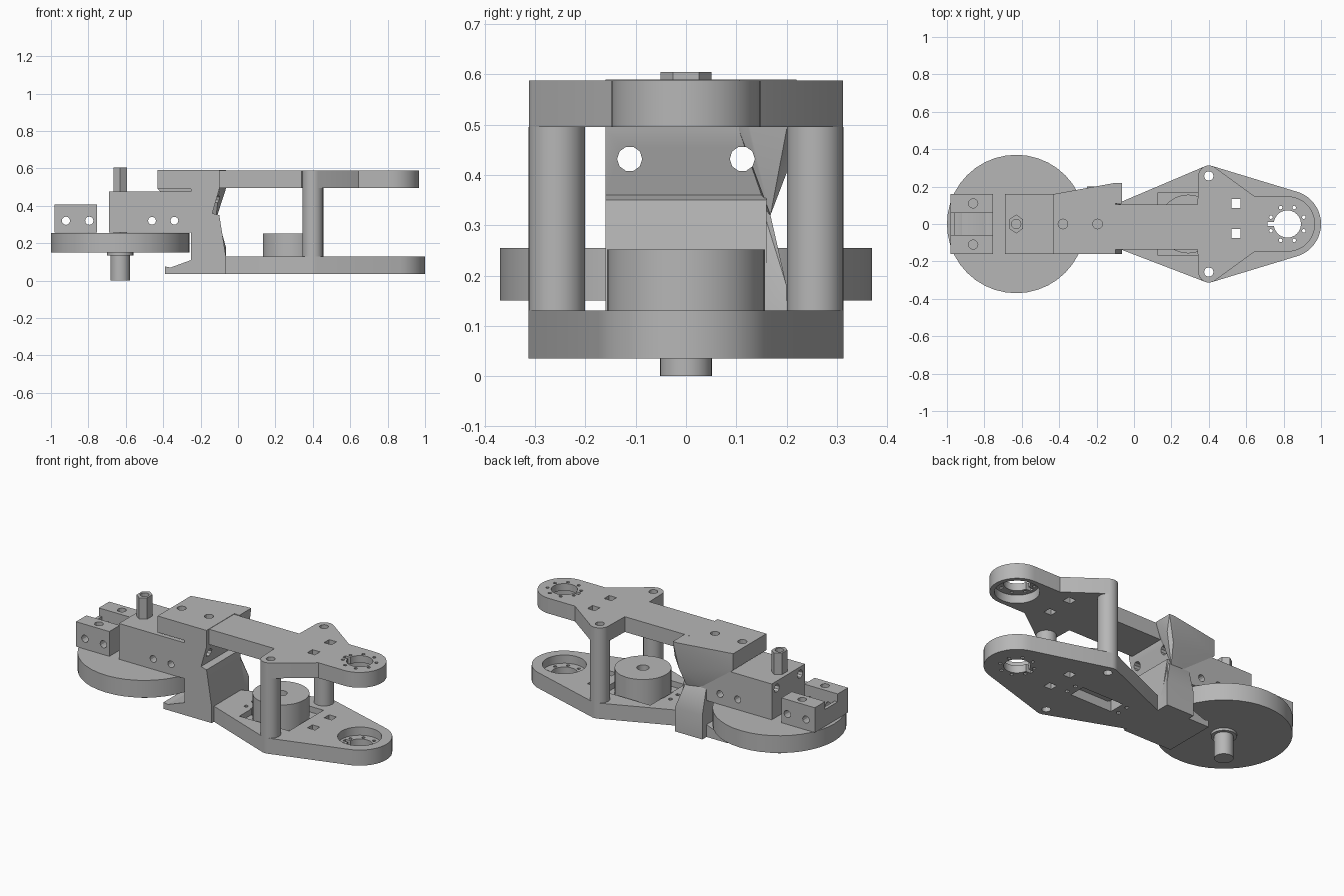
import bpy, bmesh
from math import cos, sin, pi, radians
from mathutils import Vector
from mathutils.geometry import convex_hull_2d

old = bpy.data.objects.get("Cube")
if old:
    bpy.data.objects.remove(old, do_unlink=True)

grey = bpy.data.materials.new("plain grey")
grey.use_nodes = True
COLOUR = (0.47, 0.47, 0.47, 1)
grey.diffuse_color = COLOUR
grey.node_tree.nodes["Principled BSDF"].inputs["Base Color"].default_value = COLOUR


def finish(bm, name):
    bmesh.ops.recalc_face_normals(bm, faces=bm.faces)
    mesh = bpy.data.meshes.new(name)
    bm.to_mesh(mesh)
    bm.free()
    mesh.materials.append(grey)
    ob = bpy.data.objects.new(name, mesh)
    bpy.context.collection.objects.link(ob)
    return ob


def prism(name, outline, low, high, axis="z"):
    """Extrude a 2D outline along z (x,y outline), y (x,z) or x (y,z)."""
    place = {"z": lambda a, b, h: (a, b, h),
             "y": lambda a, b, h: (a, h, b),
             "x": lambda a, b, h: (h, a, b)}[axis]
    bm = bmesh.new()
    face = bm.faces.new([bm.verts.new(place(a, b, low)) for a, b in outline])
    side = bmesh.ops.extrude_face_region(bm, geom=[face])["geom"]
    moved = [v for v in side if isinstance(v, bmesh.types.BMVert)]
    bmesh.ops.translate(bm, verts=moved, vec=Vector(place(0, 0, high - low)))
    return finish(bm, name)


def hull(name, points):
    bm = bmesh.new()
    for p in points:
        bm.verts.new(p)
    bmesh.ops.convex_hull(bm, input=bm.verts)
    return finish(bm, name)


def arc(a, b, r, start=0, end=360, steps=32):
    count = steps if end - start >= 360 else steps + 1
    angles = [radians(start + (end - start) * i / steps) for i in range(count)]
    return [(a + r * cos(t), b + r * sin(t)) for t in angles]


def rect(a0, a1, b0, b1):
    return [(a0, b0), (a1, b0), (a1, b1), (a0, b1)]


def cut(target, outline, low, high, axis="z"):
    cutter = prism("cutter", outline, low, high, axis)
    cutter.hide_render = True
    mod = target.modifiers.new("cut", "BOOLEAN")
    mod.operation = "DIFFERENCE"
    mod.solver = "EXACT"
    mod.object = cutter
    bpy.context.view_layer.objects.active = target
    bpy.ops.object.modifier_apply(modifier=mod.name)
    bpy.data.objects.remove(cutter, do_unlink=True)


END, BOSS_X, BOSS_Y = 0.82, 0.40, 0.257
parts = []

# Wheel, with its collar and axle
WX = -0.63
wheel = prism("wheel", arc(WX, 0, 0.37, steps=40), 0.15, 0.255)
collar = prism("axle_collar", arc(WX, 0, 0.07), 0.135, 0.15)
axle = prism("lower_axle", arc(WX, 0, 0.052, steps=24), 0, 0.15)
hexagon = [(WX + 0.8 * (a - WX), b) for a, b in arc(WX, 0, 0.051, 30, 390, 6)]
post = prism("hex_shaft", hexagon, 0.25, 0.605)
cut(post, arc(WX, 0, 0.025, steps=12), 0.52, 0.7)
parts += [wheel, collar, axle, post]

# Gear housing above the wheel
housing = prism("housing", rect(-0.69, -0.245, -0.16, 0.16), 0.257, 0.475)
for x in (-0.46, -0.34):
    cut(housing, arc(x, 0.32, 0.021, steps=12), -0.3, 0.3, "y")
for y in (-0.112, 0.112):
    cut(housing, arc(y, 0.432, 0.025, steps=10), -0.8, 0, "x")
parts.append(housing)

# Forked clamp at the outer end
clamp = prism("end_clamp", rect(-0.98, -0.755, -0.16, 0.16), 0.257, 0.408)
cut(clamp, rect(-0.96, -0.7, -0.06, 0.06), 0.3, 0.5)
cut(clamp, rect(-1.1, -0.9, -0.06, 0.06), 0.36, 0.5)
for y in (-0.11, 0.11):
    cut(clamp, arc(-0.86, y, 0.025, steps=12), 0.2, 0.5)
for x in (-0.92, -0.795):
    cut(clamp, arc(x, 0.32, 0.022, steps=12), -0.3, 0.3, "y")
parts.append(clamp)

# C-shaped bracket joining both arms, with a hooked foot
profile = [(-0.43, 0.49), (-0.43, 0.59), (-0.1, 0.59), (-0.1, 0.49),
           (-0.137, 0.36), (-0.1, 0.35), (-0.065, 0.13), (-0.065, 0.035),
           (-0.39, 0.035), (-0.39, 0.075), (-0.36, 0.07), (-0.25, 0.11), (-0.25, 0.49)]
bracket = prism("bracket", profile, -0.16, 0.16, "y")
for x in (-0.38, -0.195):
    cut(bracket, arc(x, 0, 0.026, steps=12), 0.45, 0.7)
upper_fin = hull("upper_fin", [
    (-0.43, 0.15, 0.59), (-0.43, 0.15, 0.49), (-0.43, 0.16, 0.59), (-0.43, 0.16, 0.49),
    (-0.1, 0.22, 0.59), (-0.065, 0.22, 0.59), (-0.1, 0.21, 0.43), (-0.065, 0.2, 0.49),
    (-0.065, 0.105, 0.59), (-0.1, 0.105, 0.49), (-0.25, 0.15, 0.32), (-0.12, 0.168, 0.32)])
lower_fin = hull("lower_fin", [
    (-0.25, 0.15, 0.34), (-0.25, 0.165, 0.32), (-0.11, 0.15, 0.34), (-0.11, 0.168, 0.32),
    (-0.065, 0.2, 0.18), (-0.065, 0.2, 0.035), (-0.065, 0.15, 0.035), (-0.065, 0.15, 0.13),
    (-0.25, 0.2, 0.18), (-0.25, 0.2, 0.035), (-0.25, 0.15, 0.035)])
for y in (-0.112, 0.112):
    for piece in (bracket, upper_fin):
        cut(piece, arc(y, 0.432, 0.025, steps=10), -0.6, 0.1, "x")
parts += [bracket, upper_fin, lower_fin]

# Upper arm: narrow beam, two bosses and a rounded end
half = (arc(BOSS_X, -BOSS_Y, 0.056, 180, 300, 10) + [(0.645, -0.148)]
        + arc(END, 0, 0.148, -90, 0, 12))
mirrored = [(x, -y) for x, y in reversed(half[:-1])]
outline = [(-0.11, -0.135), (0.34, -0.135)] + half + mirrored + [(0.34, 0.103), (-0.11, 0.103)]
upper_arm = prism("upper_arm", outline, 0.495, 0.588)

# Lower arm: wide kite-shaped plate
points = [(-0.1, -0.125), (-0.1, 0.105), (-0.03, 0.11)] + arc(END, 0, 0.18, steps=48)
for side in (-1, 1):
    points += arc(BOSS_X, side * BOSS_Y, 0.056, steps=24)
lower_arm = prism("lower_arm", [points[i] for i in convex_hull_2d(points)], 0.035, 0.13)

# Shared holes, with bearing seats facing each other
for arm, low, high in ((upper_arm, 0.46, 0.545), (lower_arm, 0.08, 0.16)):
    cut(arm, arc(END, 0, 0.122), low, high)
    cut(arm, arc(END, 0, 0.073, steps=24), 0, 0.7)
    cut(arm, rect(0.715, 0.76, -0.012, 0.012), 0, 0.7)
    for i in range(8):
        t = pi / 8 + i * pi / 4
        cut(arm, arc(END + 0.095 * cos(t), 0.095 * sin(t), 0.01, steps=8), 0, 0.7)
    for y in (-0.05, 0.11):
        cut(arm, rect(0.52, 0.57, y - 0.024, y + 0.024), 0, 0.7)
    for y in (-BOSS_Y, BOSS_Y):
        cut(arm, arc(BOSS_X, y, 0.025, steps=12), 0, 0.7)

# Motor pocket and underside slot in the lower arm
cut(lower_arm, rect(0.125, 0.46, -0.165, 0.165), 0.095, 0.2)
cut(lower_arm, rect(0.12, 0.4, -0.05, 0.05), 0, 0.2)
for x in (0.08, 0.44):
    for y in (-0.035, 0.035):
        cut(lower_arm, arc(x, y, 0.012, steps=8), 0, 0.2)
parts += [upper_arm, lower_arm]

# Round motor between the arms
motor = prism("motor", arc(0.29, 0, 0.157, steps=40), 0.09, 0.252)
cut(motor, arc(0.29, 0, 0.035, steps=16), 0.15, 0.3)
parts.append(motor)

# Spacer posts between the bosses
for name, y in (("front_post", -BOSS_Y), ("back_post", BOSS_Y)):
    spacer = prism(name, arc(BOSS_X, y, 0.056, steps=24), 0.13, 0.495)
    cut(spacer, arc(BOSS_X, y, 0.025, steps=12), 0.1, 0.6)
    parts.append(spacer)

# Smooth the round walls and keep the edges sharp
bpy.ops.object.select_all(action="DESELECT")
for ob in parts:
    ob.select_set(True)
bpy.context.view_layer.objects.active = parts[0]
bpy.ops.object.shade_smooth_by_angle(angle=radians(25))
